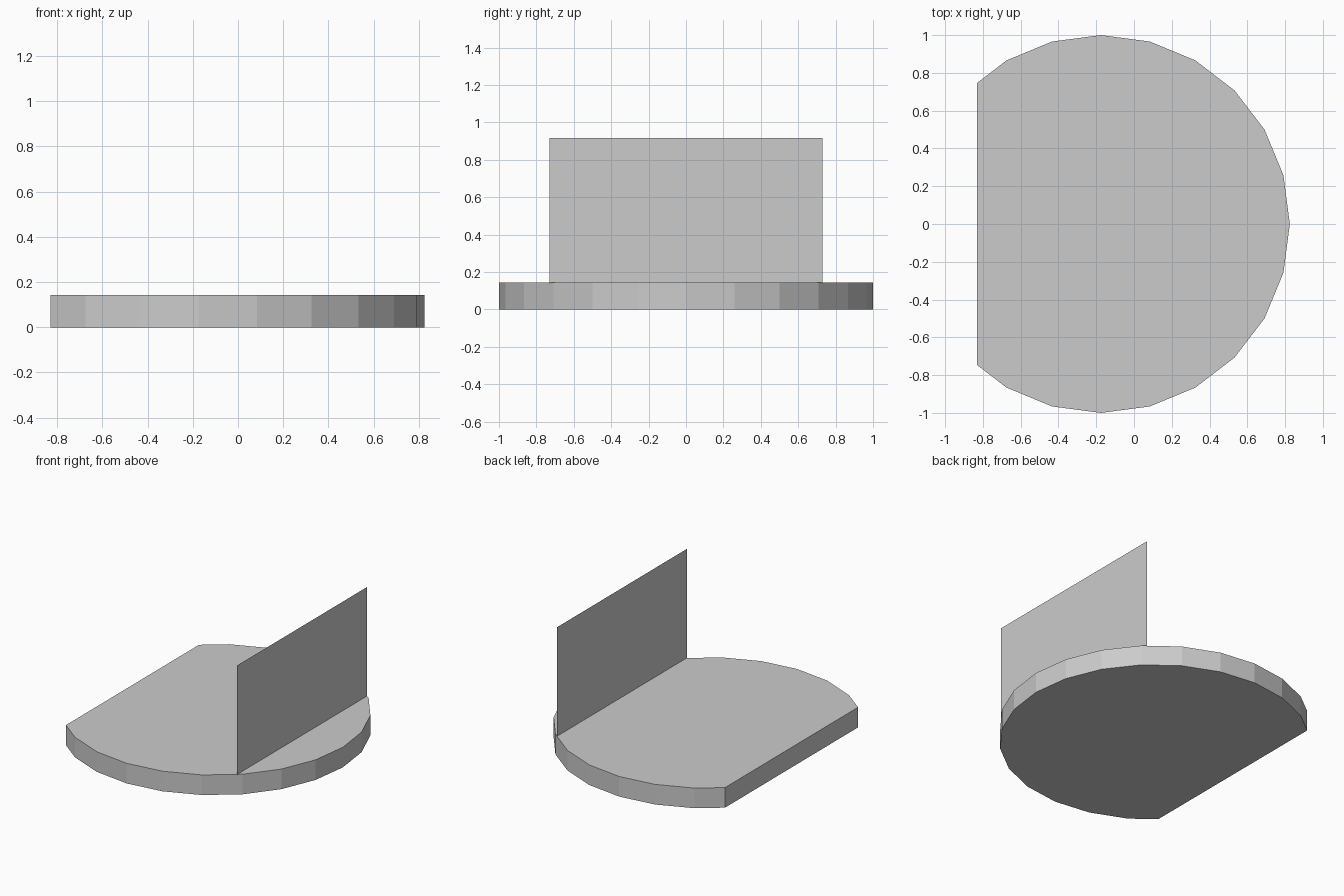
import bpy
import bmesh
from mathutils import Matrix, Vector
from math import radians

if "Cube" in bpy.data.objects:
    bpy.data.objects.remove(bpy.data.objects["Cube"])

CENTRE_X = -0.175   # centre of the round base
CUT_X = -0.83       # straight edge of the base
BASE_H = 0.143
PANEL_X, PANEL_HALF_W, PANEL_TOP = 0.505, 0.73, 0.918
PANEL_BOTTOM = 0.139


def add_object(name, bm):
    mesh = bpy.data.meshes.new(name)
    bm.to_mesh(mesh)
    bm.free()
    obj = bpy.data.objects.new(name, mesh)
    bpy.context.collection.objects.link(obj)
    return obj


# Base: 24-sided disc sliced flat along one side
bm = bmesh.new()
bmesh.ops.create_circle(bm, cap_ends=True, segments=24, radius=1.0,
                        matrix=Matrix.Translation((CENTRE_X, 0, 0)))
bmesh.ops.bisect_plane(bm, geom=bm.verts[:] + bm.edges[:] + bm.faces[:],
                       plane_co=(CUT_X, 0, 0), plane_no=(-1, 0, 0), clear_outer=True)
ext = bmesh.ops.extrude_face_region(bm, geom=bm.faces[:], use_keep_orig=True)
top = [g for g in ext["geom"] if isinstance(g, bmesh.types.BMVert)]
bmesh.ops.translate(bm, verts=top, vec=Vector((0, 0, BASE_H)))
bmesh.ops.recalc_face_normals(bm, faces=bm.faces[:])
add_object("base", bm)

# Upright panel: a single thin sheet across the rounded side
bm = bmesh.new()
height = PANEL_TOP - PANEL_BOTTOM
place = (Matrix.Translation((PANEL_X, 0, PANEL_BOTTOM + height / 2))
         @ Matrix.Rotation(radians(90), 4, 'Y')
         @ Matrix.Diagonal((height, PANEL_HALF_W * 2, 1, 1)))
bmesh.ops.create_grid(bm, x_segments=1, y_segments=1, size=0.5, matrix=place)
add_object("upright_panel", bm)
